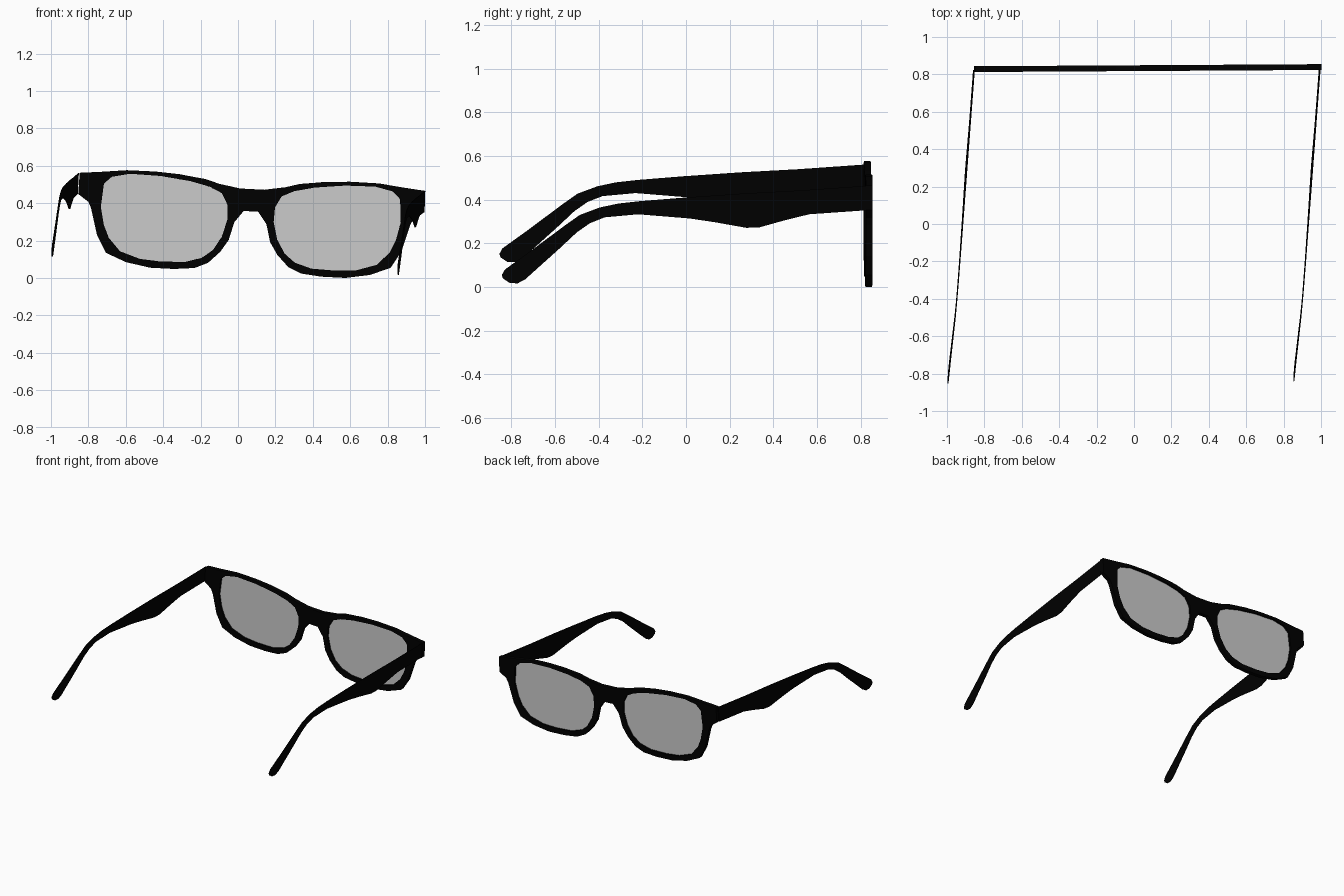
import bpy, bmesh, math
from mathutils import Matrix

if "Cube" in bpy.data.objects:
    bpy.data.objects.remove(bpy.data.objects["Cube"])


def material(name, rgba):
    m = bpy.data.materials.new(name)
    m.diffuse_color = rgba
    m.use_nodes = True
    m.node_tree.nodes["Principled BSDF"].inputs["Base Color"].default_value = m.diffuse_color
    return m


BLACK = material("black_plastic", (0, 0, 0, 1))
GLASS = material("grey_glass", (0.54, 0.54, 0.54, 0.6))


def plate(name, loops, half_thickness, matrix, mat):
    """Flat plate from closed outlines (inner outlines become holes)."""
    cu = bpy.data.curves.new(name + "_outline", 'CURVE')
    cu.dimensions = '2D'
    cu.fill_mode = 'BOTH'
    cu.extrude = half_thickness
    for pts in loops:
        sp = cu.splines.new('POLY')
        sp.points.add(len(pts) - 1)
        for p, (a, b) in zip(sp.points, pts):
            p.co = (a, b, 0, 1)
        sp.use_cyclic_u = True
    tmp = bpy.data.objects.new(name + "_outline", cu)
    bpy.context.collection.objects.link(tmp)
    dg = bpy.context.evaluated_depsgraph_get()
    me = bpy.data.meshes.new_from_object(tmp.evaluated_get(dg))
    bpy.data.objects.remove(tmp)
    bm = bmesh.new()
    bm.from_mesh(me)
    bmesh.ops.remove_doubles(bm, verts=bm.verts, dist=0.0005)
    if half_thickness:
        bmesh.ops.recalc_face_normals(bm, faces=bm.faces)
    for f in bm.faces:
        f.smooth = False
    bm.to_mesh(me)
    bm.free()
    me.transform(matrix)
    me.name = name
    me.materials.clear()
    me.materials.append(mat)
    ob = bpy.data.objects.new(name, me)
    bpy.context.collection.objects.link(ob)
    return ob


def mirrored(pts):
    return [(-a, b) for a, b in reversed(pts)]


# Right half of the front frame outline, from bridge top round to bridge bottom
half = [(0.065, 0.057), (0.104, 0.064), (0.176, 0.076), (0.253, 0.098),
        (0.338, 0.109), (0.387, 0.116), (0.522, 0.124), (0.675, 0.123),
        (0.813, 0.107), (0.925, 0.096), (0.927, -0.018), (0.871, -0.056),
        (0.855, -0.088), (0.815, -0.233), (0.762, -0.324), (0.654, -0.368),
        (0.523, -0.391), (0.393, -0.391), (0.285, -0.380), (0.215, -0.349),
        (0.153, -0.287), (0.111, -0.221), (0.086, -0.125), (0.039, -0.062)]
# Lens opening
lens = [(0.793, 0.045), (0.752, 0.084), (0.657, 0.105), (0.495, 0.102),
        (0.334, 0.083), (0.226, 0.058), (0.160, 0.027), (0.127, -0.034),
        (0.124, -0.113), (0.148, -0.206), (0.192, -0.279), (0.249, -0.324),
        (0.338, -0.351), (0.472, -0.355), (0.580, -0.347), (0.688, -0.312),
        (0.752, -0.243), (0.782, -0.175), (0.803, -0.080)]

# Front frame and lenses stand upright, rolled about 3 degrees
front = (Matrix.Translation((0.0725, 0.8335, 0.418)) @ Matrix.Rotation(0.006, 4, 'Z')
         @ Matrix.Rotation(math.radians(3), 4, 'Y') @ Matrix.Rotation(math.pi / 2, 4, 'X'))
plate("front_frame", [half + mirrored(half), lens, mirrored(lens)], 0.0155, front, BLACK)
plate("right_lens", [lens], 0, front, GLASS)
plate("left_lens", [mirrored(lens)], 0, front, GLASS)

# Temple side profile (y, z): top edge, rounded tip, bottom edge
temple = [(0.835, 0.464), (0.52, 0.442), (0.26, 0.428), (0.0, 0.410), (-0.212, 0.393),
          (-0.310, 0.382), (-0.395, 0.364), (-0.486, 0.330), (-0.554, 0.282),
          (-0.715, 0.162), (-0.829, 0.080), (-0.843, 0.055), (-0.838, 0.039),
          (-0.806, 0.018), (-0.770, 0.017), (-0.735, 0.036), (-0.578, 0.177),
          (-0.500, 0.250), (-0.440, 0.292), (-0.372, 0.319), (-0.220, 0.333),
          (0.015, 0.314), (0.130, 0.297), (0.276, 0.271), (0.336, 0.273),
          (0.450, 0.305), (0.564, 0.333), (0.835, 0.352)]

# Both temples lean the same way, so one is a shifted copy of the other
lean = Matrix(((0.072, 0.052, 1, 0.912), (1, 0, 0, 0), (0, 1, 0, 0), (0, 0, 0, 1)))
for name, shift in (("right_temple", (0, 0, 0)), ("left_temple", (-1.849, -0.011, 0.097))):
    plate(name, [temple], 0.002, Matrix.Translation(shift) @ lean, BLACK)
